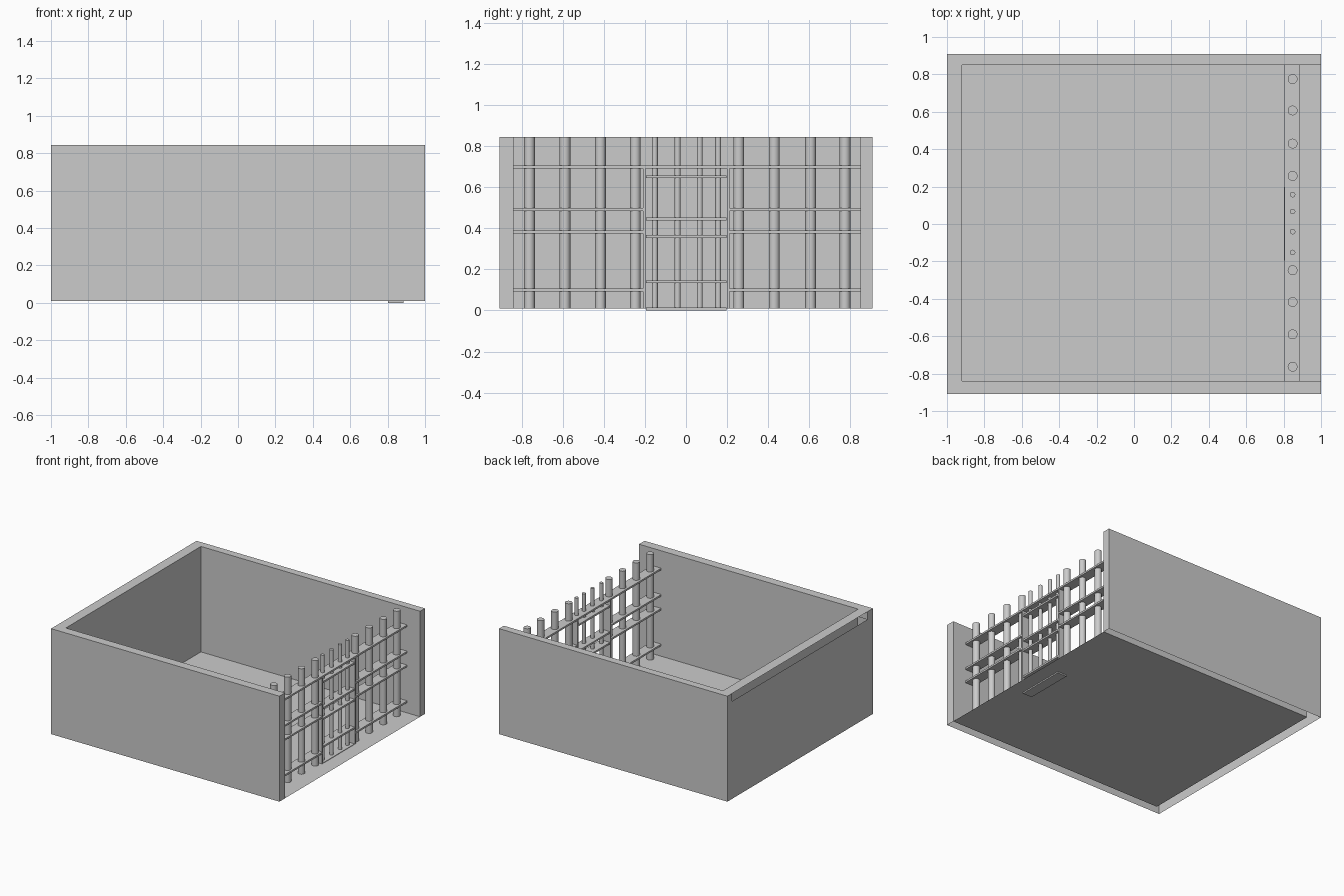
import bpy, bmesh, math

if "Cube" in bpy.data.objects:
    bpy.data.objects.remove(bpy.data.objects["Cube"])

grey = bpy.data.materials.new("plain_grey")
grey.diffuse_color = (0.6, 0.6, 0.6, 1)
grey.use_nodes = True
grey.node_tree.nodes["Principled BSDF"].inputs["Base Color"].default_value = grey.diffuse_color

Z0, Z1 = 0.01, 0.845          # floor and wall top
X0, X1, XI = -1.0, 1.0, -0.92  # outer ends, inner face of the end wall
YF, YB, YFI, YBI = -0.91, 0.91, -0.84, 0.85  # outer and inner side faces


def finish(name, bm):
    me = bpy.data.meshes.new(name)
    bm.to_mesh(me)
    bm.free()
    me.materials.append(grey)
    ob = bpy.data.objects.new(name, me)
    bpy.context.collection.objects.link(ob)
    return ob


def quad(bm, *pts):
    bm.faces.new([bm.verts.new(p) for p in pts])


def upright(bm, a, b, z0=Z0, z1=Z1):
    """Vertical panel from a to b, facing right of the direction of travel."""
    quad(bm, (*a, z0), (*b, z0), (*b, z1), (*a, z1))


def flat(bm, x0, x1, y0, y1, z):
    quad(bm, (x0, y0, z), (x1, y0, z), (x1, y1, z), (x0, y1, z))


def box(name, x0, x1, y0, y1, z0, z1):
    bm = bmesh.new()
    bmesh.ops.create_cube(bm, size=1)
    for v in bm.verts:
        v.co = ((x0 + x1) / 2 + v.co.x * (x1 - x0),
                (y0 + y1) / 2 + v.co.y * (y1 - y0),
                (z0 + z1) / 2 + v.co.z * (z1 - z0))
    return finish(name, bm)


def bar(name, y, r):
    bm = bmesh.new()
    bmesh.ops.create_cone(bm, cap_ends=True, segments=32, radius1=r, radius2=r,
                          depth=Z1 - Z0)
    bmesh.ops.translate(bm, verts=bm.verts, vec=(0.848, y, (Z0 + Z1) / 2))
    for f in bm.faces:
        f.smooth = len(f.verts) == 4
    for e in bm.edges:
        e.smooth = all(len(f.verts) == 4 for f in e.link_faces)
    return finish(name, bm)


# Floor
bm = bmesh.new()
flat(bm, XI, X1, YFI, YBI, Z0)
finish("floor", bm)

# Hollow walls, open underneath
bm = bmesh.new()
upright(bm, (X0, YF), (X1, YF))            # front outside
upright(bm, (X1, YB), (X0, YB))            # back outside
upright(bm, (X1, YFI), (XI, YFI))          # front inside
upright(bm, (XI, YBI), (X1, YBI))          # back inside
upright(bm, (XI, YFI), (XI, YBI))          # end inside
upright(bm, (X1, YF), (X1, YFI))           # front wall end
upright(bm, (X1, YBI), (X1, YB))           # back wall end
flat(bm, X0, X1, YF, YFI, Z1)              # rims
flat(bm, X0, X1, YBI, YB, Z1)
flat(bm, X0, XI, YFI, YBI, Z1)
# End wall outside, with a long slot under the rim
ZS = Z1 - 0.062
upright(bm, (X0, YB), (X0, YF), Z0, ZS)
upright(bm, (X0, YB), (X0, YBI), ZS, Z1)
upright(bm, (X0, YFI), (X0, YF), ZS, Z1)
upright(bm, (XI, YFI), (X0, YFI), ZS, Z1)
upright(bm, (X0, YBI), (XI, YBI), ZS, Z1)
finish("walls", bm)

# Upright bars
for y in (-0.763, -0.59, -0.417, -0.247, 0.257, 0.43, 0.607, 0.775):
    bar("fence_bar", y, 0.026)
for y in (-0.152, -0.041, 0.067, 0.157):
    bar("gate_bar", y, 0.0145)

# Cross rails of the fence
RX0, RX1 = 0.805, 0.887
for z in (0.70, 0.492, 0.382, 0.099):
    box("fence_rail", RX0, RX1, YFI, -0.21, z - 0.007, z + 0.007)
    box("fence_rail", RX0, RX1, 0.212, YBI, z - 0.007, z + 0.007)
box("fence_rail_over_gate", RX0, RX1, -0.21, 0.212, 0.693, 0.707)

# Gate rails and side plates
for z in (0.652, 0.445, 0.36, 0.14, 0.007):
    box("gate_rail", RX0 - 0.003, RX1 - 0.003, -0.195, 0.197, z - 0.007, z + 0.007)
for y in (-0.204, 0.206):
    box("gate_side", RX0 - 0.003, RX1 - 0.003, y - 0.006, y + 0.006, Z0, 0.70)
